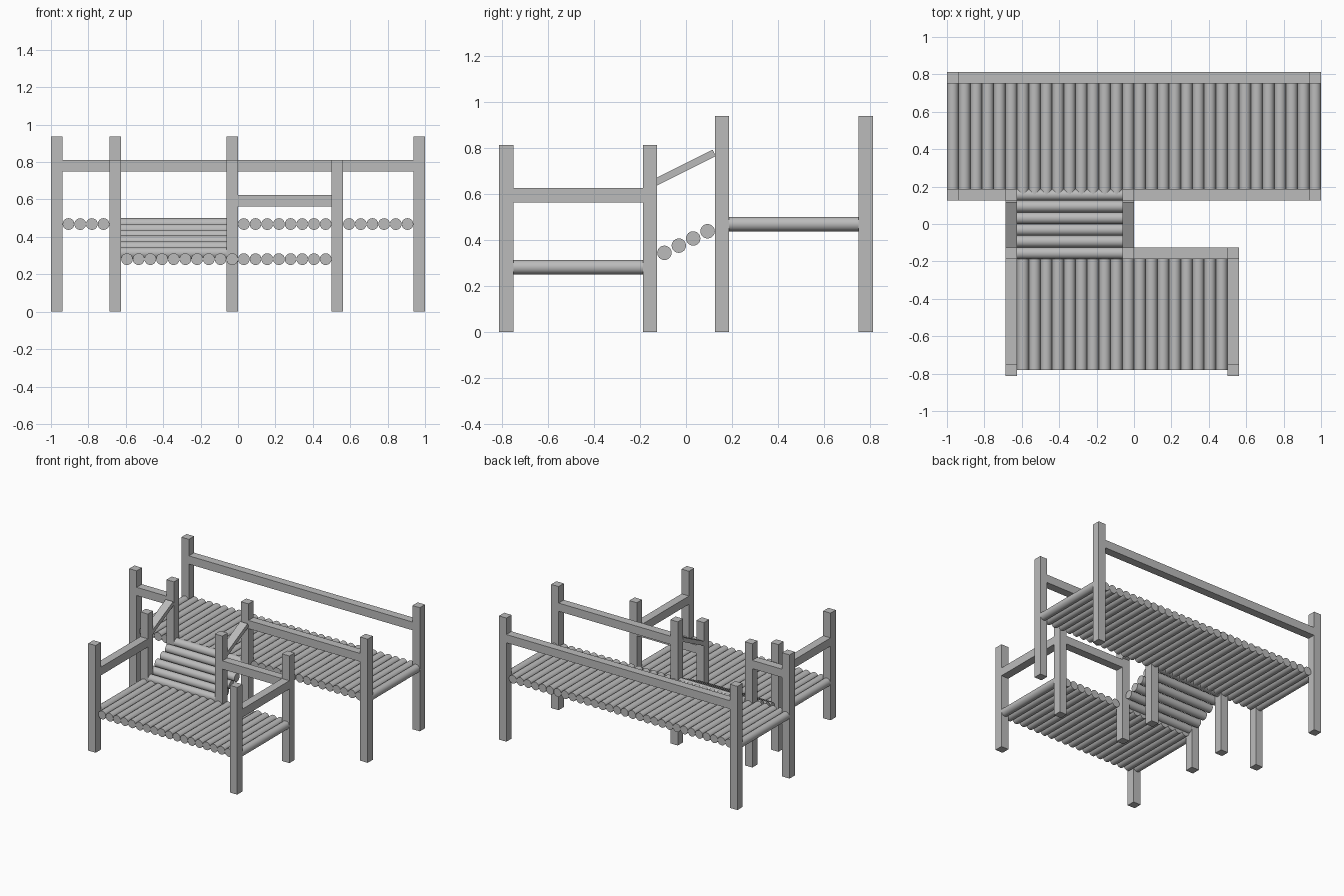
import bpy, math
from mathutils import Vector

if "Cube" in bpy.data.objects:
    bpy.data.objects.remove(bpy.data.objects["Cube"])

U = 1 / 16           # beam thickness and log diameter
H = U / 2

wood = bpy.data.materials.new("plain grey")
wood.diffuse_color = (0.5, 0.5, 0.5, 1)
wood.use_nodes = True
wood.node_tree.nodes["Principled BSDF"].inputs["Base Color"].default_value = wood.diffuse_color


def beam(name, lo, hi):
    """Axis-aligned box between two corners."""
    bpy.ops.mesh.primitive_cube_add(size=1)
    o = bpy.context.object
    o.name = name
    o.location = [(a + b) / 2 for a, b in zip(lo, hi)]
    o.scale = [b - a for a, b in zip(lo, hi)]
    o.data.materials.append(wood)
    return o


def post(name, x, y, h):
    beam(name, (x - H, y - H, 0), (x + H, y + H, h))


def rail_x(name, x0, x1, y, z):
    beam(name, (x0 + H, y - H, z - H), (x1 - H, y + H, z + H))


def rail_y(name, y0, y1, x, z):
    beam(name, (x - H, y0 + H, z - H), (x + H, y1 - H, z + H))


def log(name, a, b):
    """Round log between two points."""
    a, b = Vector(a), Vector(b)
    d = b - a
    bpy.ops.mesh.primitive_cylinder_add(vertices=24, radius=H, depth=d.length)
    o = bpy.context.object
    o.name = name
    o.location = (a + b) / 2
    o.rotation_euler = d.to_track_quat('Z', 'Y').to_euler()
    o.data.materials.append(wood)
    bpy.ops.object.shade_smooth_by_angle(angle=math.radians(40))


# Post grid lines
XL, XA, XB, XC, XR = -0.96875, -0.65625, -0.03125, 0.53125, 0.96875
YF, YN, YM, YB = -0.78125, -0.15625, 0.15625, 0.78125
ZU, ZL = 0.46875, 0.28125         # deck log centres

# Upper platform: posts, rails, log deck
for x, y in [(XL, YB), (XR, YB), (XL, YM), (XA, YM), (XB, YM), (XR, YM)]:
    post("upper_post", x, y, 0.9375)
rail_x("upper_back_rail", XL, XR, YB, 0.78125)
rail_x("upper_front_rail_left", XL, XA, YM, 0.78125)
rail_x("upper_front_rail_right", XB, XR, YM, 0.78125)
for i in range(32):
    x = XL + i * U
    log("upper_deck_log", (x, YM, ZU), (x, YB, ZU))

# Lower platform: posts, rails, log deck
for x, y in [(XA, YF), (XC, YF), (XA, YN), (XB, YN), (XC, YN)]:
    post("lower_post", x, y, 0.8125)
rail_y("lower_side_rail_left", YF, YN, XA, 0.59375)
rail_y("lower_side_rail_right", YF, YN, XC, 0.59375)
rail_x("lower_back_rail", XB, XC, YN, 0.59375)
for i in range(20):
    x = XA + i * U
    log("lower_deck_log", (x, YF, ZL), (x, YN, ZL))

# Sloping log ramp joining the decks
for i in range(6):
    y, z = YN + i * U, 0.3125 + i * H
    log("ramp_log", (XA, y, z), (XB, y, z))

# Sloping handrails beside the ramp
for x in (XA, XB):
    o = beam("ramp_handrail", (x - H, -0.156, -H / 2), (x + H, 0.156, H / 2))
    o.location = (x, -0.017, 0.708)
    o.rotation_euler = (math.atan(0.5), 0, 0)
